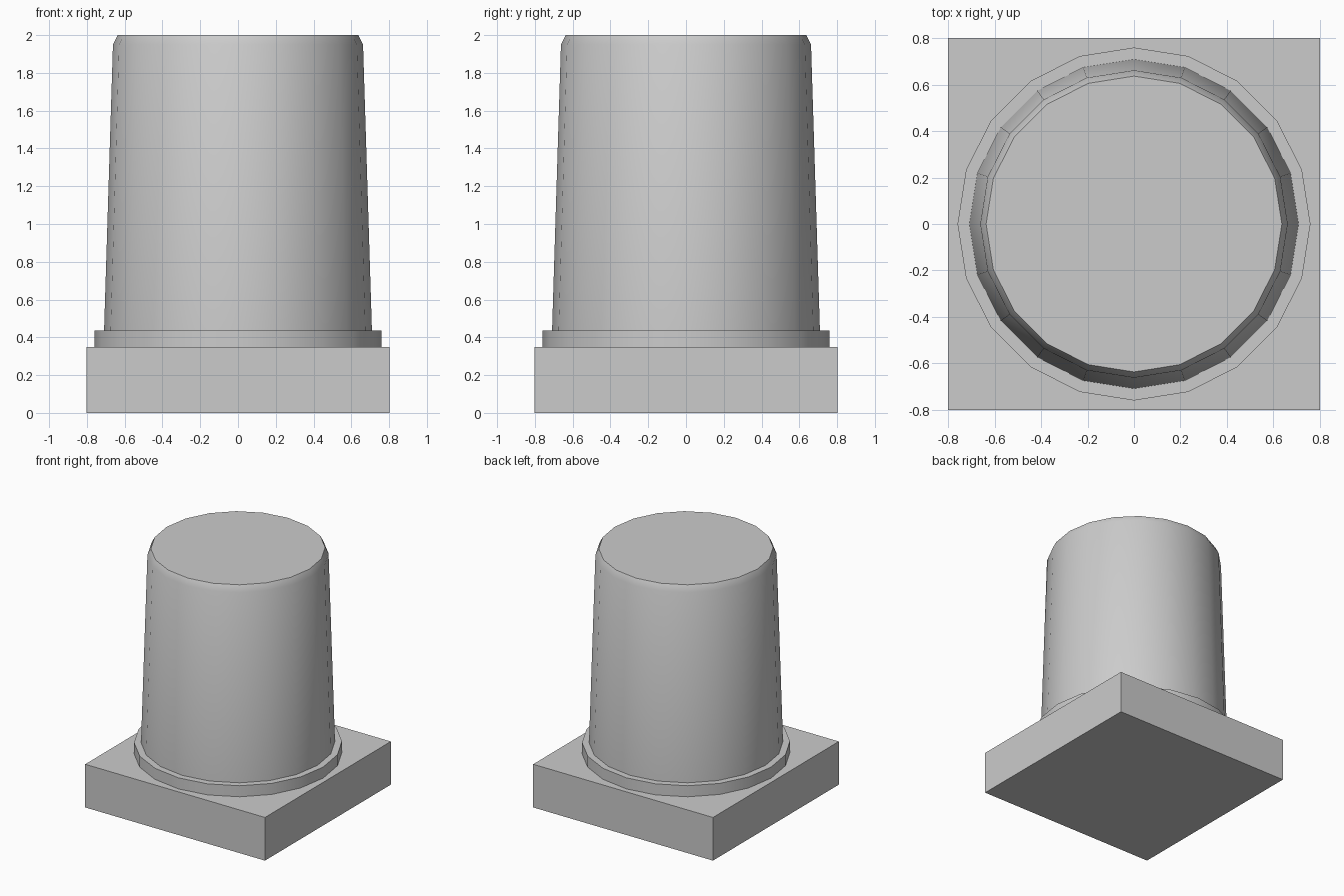
import bpy, bmesh
from math import cos, sin, pi, radians

if "Cube" in bpy.data.objects:
    bpy.data.objects.remove(bpy.data.objects["Cube"])

SIDES = 20


def finish(name, bm):
    bmesh.ops.recalc_face_normals(bm, faces=bm.faces[:])
    mesh = bpy.data.meshes.new(name)
    bm.to_mesh(mesh)
    bm.free()
    obj = bpy.data.objects.new(name, mesh)
    bpy.context.collection.objects.link(obj)
    return obj


def lathe(name, profile):
    """Spin (radius, z) pairs around z and cap both ends."""
    bm = bmesh.new()
    rings = [[bm.verts.new((r * cos(2 * pi * i / SIDES), r * sin(2 * pi * i / SIDES), z))
              for i in range(SIDES)] for r, z in profile]
    for low, high in zip(rings, rings[1:]):
        for i in range(SIDES):
            j = (i + 1) % SIDES
            bm.faces.new((low[i], low[j], high[j], high[i]))
    bm.faces.new(rings[0][::-1])
    bm.faces.new(rings[-1])
    obj = finish(name, bm)
    bpy.ops.object.select_all(action='DESELECT')
    obj.select_set(True)
    bpy.context.view_layer.objects.active = obj
    bpy.ops.object.shade_smooth_by_angle(angle=radians(35))
    return obj


# Square plinth
bm = bmesh.new()
bmesh.ops.create_cube(bm, size=1)
for v in bm.verts:
    v.co = (v.co.x * 1.604, v.co.y * 1.604, (v.co.z + 0.5) * 0.348)
finish("square_plinth", bm)

# Collar and tapered shaft with chamfered top
lathe("column", [(0.76, 0.348), (0.76, 0.437), (0.709, 0.437),
                 (0.662, 1.95), (0.637, 2.0)])
